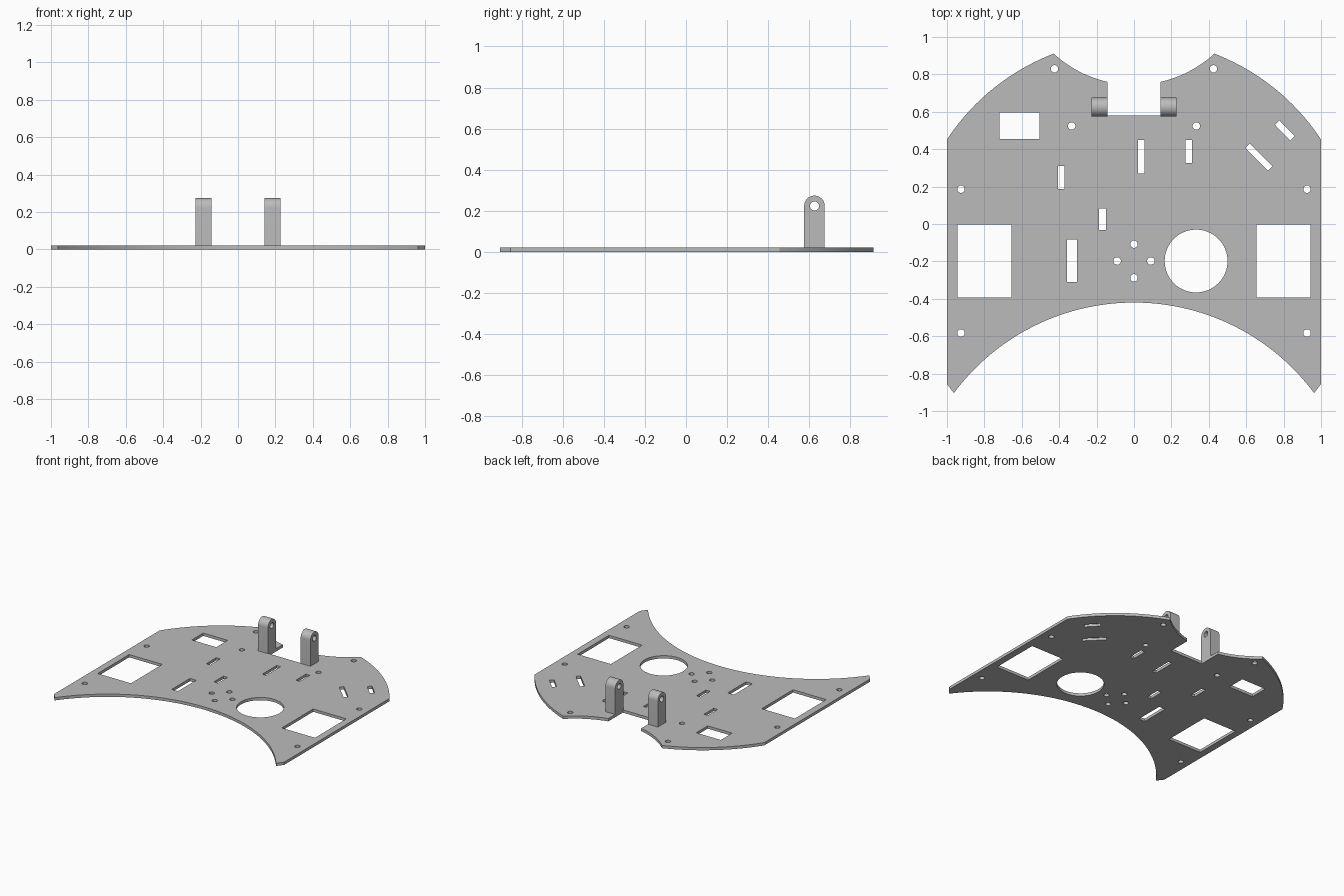
import bpy, bmesh
from math import sin, cos, pi, atan2, radians
from mathutils import Matrix, Vector

cube = bpy.data.objects.get("Cube")
if cube:
    bpy.data.objects.remove(cube, do_unlink=True)

grey = bpy.data.materials.new("plain_grey")
grey.use_nodes = True
grey.diffuse_color = (0.5, 0.5, 0.5, 1)
grey.node_tree.nodes["Principled BSDF"].inputs["Base Color"].default_value = (0.5, 0.5, 0.5, 1)

THICK = 0.022


def arc(center, start, end, steps):
    """Points on a circle about center, from start to end the short way."""
    c = Vector(center)
    a, b = Vector(start) - c, Vector(end) - c
    t0 = atan2(a.y, a.x)
    sweep = (atan2(b.y, b.x) - t0 + pi) % (2 * pi) - pi
    return [(c.x + a.length * cos(t0 + sweep * i / steps),
             c.y + a.length * sin(t0 + sweep * i / steps)) for i in range(steps + 1)]


def circle(x, y, r, n=24):
    return [(x + r * cos(2 * pi * i / n), y + r * sin(2 * pi * i / n)) for i in range(n)]


def slot(x, y, w, h, angle=0):
    rot = Matrix.Rotation(radians(angle), 2)
    return [Vector((x, y)) + rot @ Vector((sx * w / 2, sy * h / 2))
            for sx, sy in ((-1, -1), (1, -1), (1, 1), (-1, 1))]


def cut_sheet(name, loops, thickness, matrix):
    """Filled outline with holes, extruded to a solid sheet."""
    curve = bpy.data.curves.new(name + "_profile", 'CURVE')
    curve.dimensions = '2D'
    curve.fill_mode = 'BOTH'
    curve.extrude = thickness / 2
    for loop in loops:
        spline = curve.splines.new('POLY')
        spline.points.add(len(loop) - 1)
        for point, (x, y) in zip(spline.points, loop):
            point.co = (x, y, 0, 1)
        spline.use_cyclic_u = True
    temp = bpy.data.objects.new(name + "_profile", curve)
    bpy.context.collection.objects.link(temp)
    graph = bpy.context.evaluated_depsgraph_get()
    mesh = bpy.data.meshes.new_from_object(temp.evaluated_get(graph))
    bpy.data.objects.remove(temp, do_unlink=True)
    bm = bmesh.new()
    bm.from_mesh(mesh)
    bmesh.ops.remove_doubles(bm, verts=bm.verts, dist=0.0001)
    bmesh.ops.transform(bm, matrix=matrix, verts=bm.verts)
    bmesh.ops.recalc_face_normals(bm, faces=bm.faces)
    bm.to_mesh(mesh)
    bm.free()
    mesh.name = name
    mesh.materials.clear()
    mesh.materials.append(grey)
    obj = bpy.data.objects.new(name, mesh)
    bpy.context.collection.objects.link(obj)
    bpy.ops.object.select_all(action='DESELECT')
    obj.select_set(True)
    bpy.context.view_layer.objects.active = obj
    bpy.ops.object.shade_smooth_by_angle(angle=radians(30))
    return obj


# Plate outline: right half from notch to front corner, then mirrored
half = [(0.143, 0.58)]
half += arc((0, 1.38), (0.143, 0.76), (0.431, 0.91), 12)
half += arc((0, -0.208), (0.431, 0.91), (1, 0.455), 24)[1:]
half += [(1, -0.855)]
half += arc((0, -1.62), (0.963, -0.904), (0, -0.42), 32)
outline = half + [(-x, y) for x, y in reversed(half[:-1])]

# Holes through the plate
holes = [circle(0.332, -0.198, 0.168, 64)]
for side in (-1, 1):
    holes.append(slot(side * 0.8, -0.198, 0.289, 0.39))
    for x, y in ((0.425, 0.83), (0.333, 0.524), (0.925, 0.186), (0.925, -0.583), (0.09, -0.198)):
        holes.append(circle(side * x, y, 0.02))
    holes.append(circle(0, -0.198 + side * 0.09, 0.02))
holes += [
    slot(-0.613, 0.525, 0.213, 0.142),
    slot(-0.389, 0.248, 0.034, 0.123),
    slot(0.039, 0.36, 0.034, 0.178),
    slot(0.293, 0.387, 0.034, 0.123),
    slot(-0.168, 0.025, 0.036, 0.116),
    slot(-0.332, -0.197, 0.054, 0.227),
    slot(0.806, 0.5, 0.117, 0.034, -46),
    slot(0.668, 0.358, 0.172, 0.034, -45),
]
cut_sheet("base_plate", [outline] + holes, THICK, Matrix.Translation((0, 0, THICK / 2)))

# Upright brackets with rounded tops and a pin hole
Y, Z, R = 0.625, 0.224, 0.05
dome = [(Y + R * cos(pi * i / 24), Z + R * sin(pi * i / 24)) for i in range(25)]
profile = dome + [(Y - R, THICK), (Y + R, THICK)]
upright = Matrix(((0, 0, 1, 0), (1, 0, 0, 0), (0, 1, 0, 0), (0, 0, 0, 1)))
for side, name in ((-1, "right_bracket"), (1, "left_bracket")):
    cut_sheet(name, [profile, circle(Y, Z, 0.022)], 0.085,
              Matrix.Translation((side * 0.185, 0, 0)) @ upright)
